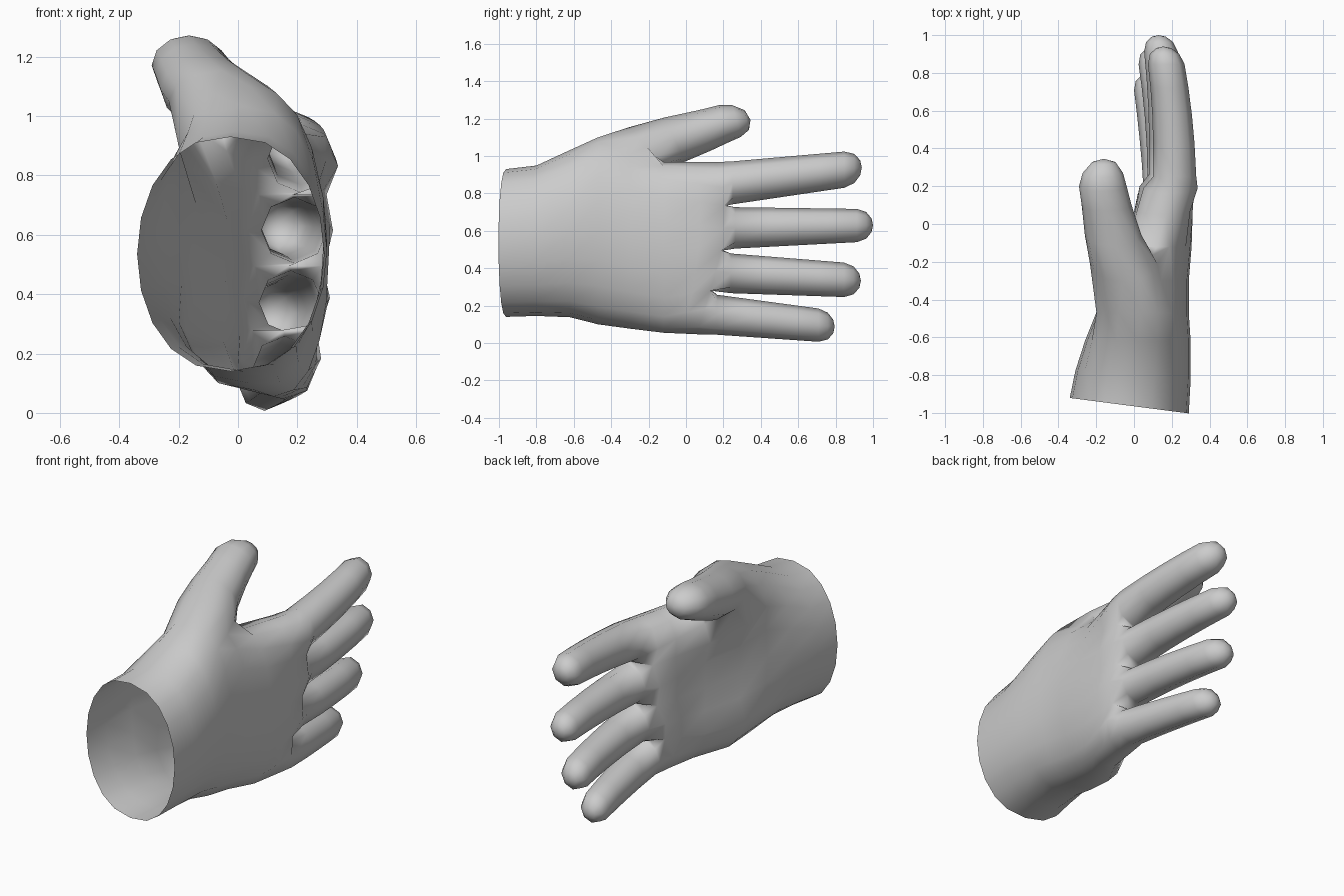
import bpy, bmesh, math
from mathutils import Vector

if "Cube" in bpy.data.objects:
    bpy.data.objects.remove(bpy.data.objects["Cube"])

bm = bmesh.new()


def bridge(a, b):
    """Quads between two closed loops of equal length."""
    n = len(a)
    for i in range(n):
        bm.faces.new((a[i], a[(i + 1) % n], b[(i + 1) % n], b[i]))


def cap(loop, tip):
    """Close a loop with a fan to a tip vertex."""
    v = bm.verts.new(tip)
    for i in range(len(loop)):
        bm.faces.new((loop[i], loop[(i + 1) % len(loop)], v))


def lerp(a, b, t):
    return a + (b - a) * t


# knuckle loop: 20 points, little finger edge -> back -> index edge -> palm
gap_z = [0.085, 0.28, 0.495, 0.735, 0.93]
gap_y = [0.07, 0.13, 0.19, 0.21, 0.17]
back_x = [0.28, 0.31, 0.32, 0.337]
front_x = [0.01, 0.02, 0.03, 0.05]


def knuckle_side(xs, inset):
    pts = []
    for i in range(5):
        near = xs[max(i - 1, 0):i + 1] or xs[:1]
        x = sum(near) / len(near) + inset * (1.6 if i in (0, 4) else 1)
        pts.append(Vector((x, gap_y[i], gap_z[i])))
        if i < 4:
            pts.append(Vector((xs[i], (gap_y[i] + gap_y[i + 1]) / 2,
                               (gap_z[i] + gap_z[i + 1]) / 2)))
    return pts


knuckle = ([Vector((0.15, 0.06, 0.047))] + knuckle_side(back_x, -0.03)
           + [Vector((0.2, 0.16, 0.967))] + knuckle_side(front_x, 0.03)[::-1])

# palm sections: y, centre x, half x, centre z, half z, slant, thumb bulge, heel bulge, hollow
sections = [
    (-0.965, -0.025, 0.315, 0.535, 0.395, 0.13, 0, 0, 0),
    (-0.80, -0.005, 0.305, 0.547, 0.402, 0.08, 0, 0, 0),
    (-0.62, 0.02, 0.28, 0.585, 0.447, 0, 0.01, 0.015, 0),
    (-0.47, 0.04, 0.25, 0.60, 0.50, 0, 0.03, 0.03, 0.01),
    (-0.30, 0.055, 0.235, 0.555, 0.478, 0, 0.045, 0.035, 0.03),
    (-0.12, 0.12, 0.185, 0.512, 0.457, 0, 0.04, 0.015, 0.02),
]


def section_points(y, cx, hx, cz, hz, slant, bulge, heel, hollow):
    pts = []
    for k in range(20):
        a = math.radians(18 * k)
        s = math.sin(a)
        x = cx + hx * math.copysign(abs(s) ** 0.85, s)
        if 11 <= k <= 13:
            x -= bulge
        elif 14 <= k <= 16:
            x += hollow
        elif k >= 17:
            x -= heel
        pts.append(Vector((x, y - slant * x, cz - hz * math.cos(a))))
    return pts


outlines = [section_points(*s) for s in sections]
outlines.append([a.lerp(b, 0.6) for a, b in zip(outlines[-1], knuckle)])
outlines.append(knuckle)
rings = [[bm.verts.new(p) for p in o] for o in outlines]

# palm skin, leaving a hole for the thumb between sections 3 and 5
for r in range(len(rings) - 1):
    for k in range(20):
        if r in (3, 4) and 9 <= k <= 12:
            continue
        j = (k + 1) % 20
        bm.faces.new((rings[r][k], rings[r][j], rings[r + 1][j], rings[r + 1][k]))
hole = ([rings[3][k] for k in range(9, 14)] + [rings[4][13]]
        + [rings[5][k] for k in range(13, 8, -1)] + [rings[4][9]])
for k in (10, 11, 12):
    bm.verts.remove(rings[4][k])

# thumb: centre x, y, z, tilt in degrees, half width, half height
thumb = [
    (-0.055, -0.21, 1.05, 42, 0.178, 0.14),
    (-0.11, -0.06, 1.088, 25, 0.15, 0.13),
    (-0.145, 0.10, 1.137, 17, 0.132, 0.113),
    (-0.165, 0.20, 1.172, 15, 0.126, 0.103),
    (-0.165, 0.27, 1.187, 15, 0.107, 0.088),
    (-0.16, 0.325, 1.192, 12, 0.064, 0.054),
]
prev = hole
for x, y, z, tilt, w, h in thumb:
    t = math.radians(tilt)
    up = Vector((0, -math.sin(t), math.cos(t)))
    loop = []
    for i in range(12):
        a = math.radians(30 + 30 * i)
        loop.append(bm.verts.new(Vector((x + w * math.cos(a), y, z))
                                 + up * h * math.sin(a)))
    bridge(prev, loop)
    prev = loop
cap(prev, (-0.16, 0.345, 1.193))

# fingers: root y, tip y, root z, tip z, root x, tip x, root radius, tip radius, curl
fingers = [
    (0.13, 0.795, 0.155, 0.087, 0.16, 0.075, 0.108, 0.086, 1.3),
    (0.20, 0.935, 0.375, 0.333, 0.178, 0.10, 0.107, 0.09, 1.8),
    (0.22, 1.00, 0.615, 0.63, 0.19, 0.13, 0.112, 0.086, 2.0),
    (0.21, 0.94, 0.852, 0.938, 0.215, 0.155, 0.116, 0.094, 2.2),
]
last = rings[-1]
for i, (y0, y1, z0, z1, x0, x1, r0, r1, curl) in enumerate(fingers):
    b = 1 + 2 * i                      # back points of this finger
    p = 19 - 2 * i                     # palm points of this finger
    lower = last[0] if i == 0 else mids
    if i == 3:
        upper = last[10]
    else:                              # web point shared with the next finger
        mid = (last[b + 2].co + last[p - 2].co) / 2
        upper = bm.verts.new(mid + Vector((0, 0.01, 0)))
    prev = [last[b], last[b + 1], last[b + 2], upper,
            last[p - 2], last[p - 1], last[p], lower]
    mids = upper
    length = y1 - y0
    stations = [(y0 + length * f, 1) for f in (0.055, 0.3, 0.5, 0.7)]
    stations += [(y1 - r1 * (1 - math.sin(math.radians(d))), math.cos(math.radians(d)))
                 for d in (0, 35, 65)]
    for y, s in stations:
        t = (y - y0) / length
        c = Vector((lerp(x0, x1, t ** curl), y, lerp(z0, z1, t)))
        rad = lerp(r0, r1, t) * s
        loop = []
        for k in range(8):
            a = math.radians(-45 + 45 * k)
            loop.append(bm.verts.new(c + Vector((rad * math.cos(a), 0, rad * math.sin(a)))))
        bridge(prev, loop)
        prev = loop
    cap(prev, (x1, y1, z1))

bmesh.ops.recalc_face_normals(bm, faces=bm.faces)
mesh = bpy.data.meshes.new("hand")
bm.to_mesh(mesh)
bm.free()
for poly in mesh.polygons:
    poly.use_smooth = True

# single grey skin
skin = bpy.data.materials.new("light_grey")
skin.diffuse_color = (0.6, 0.6, 0.6, 1)
skin.use_nodes = True
skin.node_tree.nodes["Principled BSDF"].inputs["Base Color"].default_value = skin.diffuse_color
mesh.materials.append(skin)
hand = bpy.data.objects.new("hand", mesh)
bpy.context.collection.objects.link(hand)
